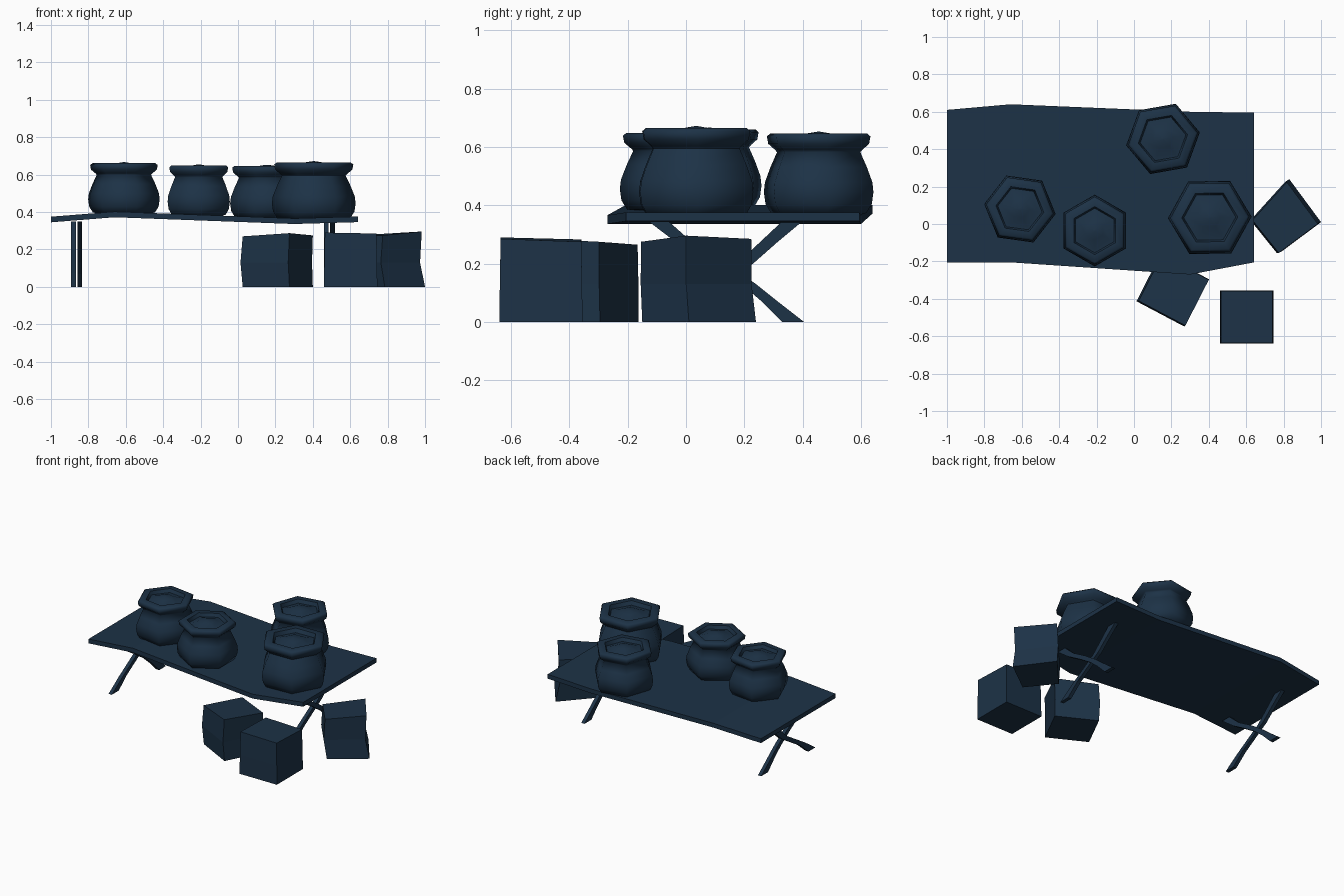
import bpy, bmesh, math
from mathutils import Vector

if "Cube" in bpy.data.objects:
    bpy.data.objects.remove(bpy.data.objects["Cube"])

mat = bpy.data.materials.new("dark slate blue")
mat.diffuse_color = (0.0120, 0.032, 0.062, 1)
mat.use_nodes = True
mat.node_tree.nodes["Principled BSDF"].inputs["Base Color"].default_value = mat.diffuse_color


def loft(name, rings, smooth=None):
    """Skin a list of equal-length point rings and cap both ends."""
    bm = bmesh.new()
    vs = [[bm.verts.new(p) for p in r] for r in rings]
    n = len(rings[0])
    for a, b in zip(vs, vs[1:]):
        for i in range(n):
            j = (i + 1) % n
            bm.faces.new((a[i], a[j], b[j], b[i]))
    bm.faces.new(vs[0][::-1])
    bm.faces.new(vs[-1])
    bmesh.ops.recalc_face_normals(bm, faces=bm.faces)
    me = bpy.data.meshes.new(name)
    bm.to_mesh(me)
    bm.free()
    me.materials.append(mat)
    ob = bpy.data.objects.new(name, me)
    bpy.context.collection.objects.link(ob)
    if smooth:
        bpy.ops.object.select_all(action='DESELECT')
        ob.select_set(True)
        bpy.context.view_layer.objects.active = ob
        bpy.ops.object.shade_smooth_by_angle(angle=math.radians(smooth))
    return ob


# Warped table top: x, front y, back y, top z at each station
T = 0.03
stations = [(-1, -0.205, 0.61, 0.375), (-0.66, -0.205, 0.64, 0.402),
            (0.30, -0.27, 0.60, 0.366), (0.642, -0.205, 0.595, 0.376)]
loft("table_top", [[(x, f, z - T), (x, b, z - T), (x, b, z), (x, f, z)]
                   for x, f, b, z in stations])

# Crossed trestle legs: slightly bent slats (left y, right y, z)
slat_down = [(0.33, 0.405, 0.0), (0.26, 0.315, 0.07), (0.19, 0.24, 0.13),
             (0.085, 0.14, 0.20), (-0.03, 0.025, 0.27), (-0.135, -0.065, 0.35)]
slat_up = [(-0.14, -0.065, 0.0), (-0.03, 0.025, 0.075), (0.085, 0.14, 0.145),
           (0.175, 0.23, 0.20), (0.255, 0.315, 0.275), (0.335, 0.405, 0.35)]
for side, x in (("left", -0.892), ("right", 0.46)):
    for k, path in enumerate((slat_up, slat_down)):
        x0, x1 = x + 0.033 * k, x + 0.033 * k + 0.025
        loft(f"{side}_leg_{k + 1}",
             [[(x0, a, z), (x1, a, z), (x1, b, z), (x0, b, z)] for a, b, z in path])

# Wonky crates: footprint corners, top heights, (scale, dx, dy) of waist and top
crates = [
    ([(0.025, -0.408), (0.275, -0.54), (0.40, -0.295), (0.15, -0.163)],
     (0.27, 0.287, 0.275, 0.265), (1.02, -0.008, -0.004), (1.0, 0, -0.003)),
    ([(0.46, -0.64), (0.745, -0.64), (0.745, -0.355), (0.46, -0.355)],
     (0.29, 0.285, 0.275, 0.283), (0.99, 0, 0), (0.97, 0, 0)),
    ([(0.64, 0.03), (0.785, -0.15), (1.0, 0.01), (0.83, 0.24)],
     (0.275, 0.275, 0.296, 0.285), (0.975, -0.022, -0.01), (0.97, -0.012, -0.01)),
]
for n, (foot, heights, waist, top) in enumerate(crates):
    c = sum((Vector(p) for p in foot), Vector((0, 0))) / 4

    def ring(change, zs):
        s, dx, dy = change
        return [(*(c + (Vector(p) - c) * s + Vector((dx, dy))), z)
                for p, z in zip(foot, zs)]
    loft(f"crate_{n + 1}", [ring((1, 0, 0), (0,) * 4), ring(waist, (0.13,) * 4),
                            ring(top, heights)])

# Six-sided pots with domed contents: profile as (radius, height) fractions
profile = [(0.70, 0.0), (0.87, 0.03), (0.97, 0.14), (1.0, 0.28), (0.98, 0.40),
           (0.88, 0.58), (0.76, 0.76), (0.80, 0.79), (0.92, 0.86), (0.945, 0.95),
           (0.88, 0.985), (0.67, 0.985), (0.62, 0.90), (0.52, 0.91),
           (0.26, 0.98), (0.03, 1.005)]
pots = [(-0.61, 0.08, 0.39, 0.193, 0.275, -8), (-0.21, -0.035, 0.378, 0.192, 0.275, 30),
        (0.405, 0.035, 0.358, 0.224, 0.312, 1), (0.155, 0.455, 0.365, 0.2, 0.286, 10)]
for n, (cx, cy, z0, r, h, rot) in enumerate(pots):
    rings = []
    for pr, pz in profile:
        rings.append([(cx + r * pr * math.cos(math.radians(rot + 60 * i)),
                       cy + r * pr * math.sin(math.radians(rot + 60 * i)),
                       z0 + h * pz) for i in range(6)])
    loft(f"pot_{n + 1}", rings, smooth=62)
